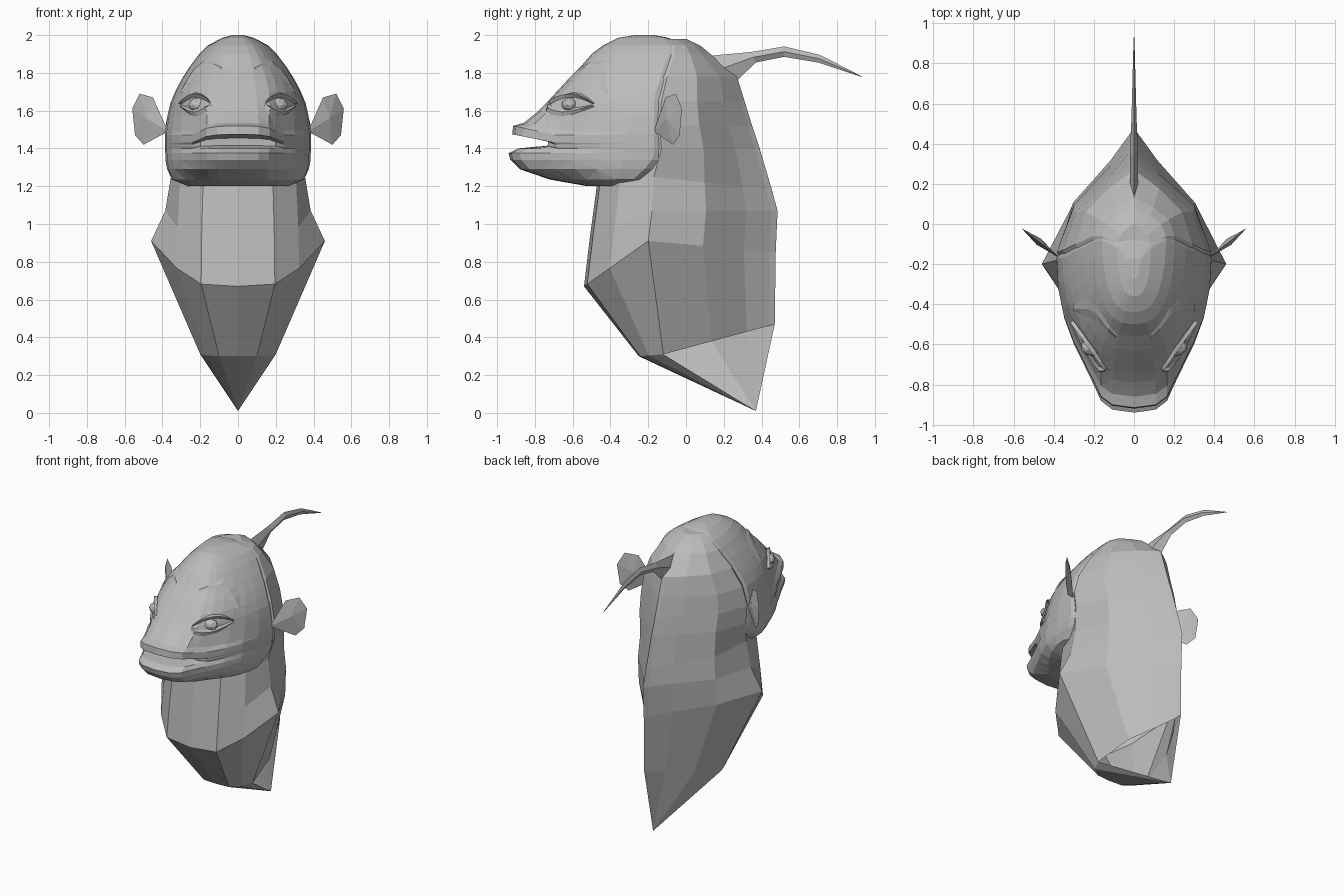
import bpy, bmesh, math
from mathutils import Vector
from mathutils.bvhtree import BVHTree

cube = bpy.data.objects.get("Cube")
if cube:
    bpy.data.objects.remove(cube, do_unlink=True)

GREY = (0.5, 0.5, 0.5, 1)
skin = bpy.data.materials.new("grey_skin")
skin.use_nodes = True
skin.diffuse_color = GREY
skin.node_tree.nodes["Principled BSDF"].inputs["Base Color"].default_value = GREY


def finish(bm, name):
    bmesh.ops.recalc_face_normals(bm, faces=bm.faces)
    mesh = bpy.data.meshes.new(name)
    bm.to_mesh(mesh)
    mesh.materials.append(skin)
    obj = bpy.data.objects.new(name, mesh)
    bpy.context.collection.objects.link(obj)
    return obj


def full_ring(half):
    """Mirror a half outline running from front centre to back centre."""
    return half + [(-x, y, z) for x, y, z in half[-2:0:-1]]


def loft(rings):
    bm = bmesh.new()
    rows = [[bm.verts.new(p) for p in ring] for ring in rings]
    n = len(rows[0])
    for low, high in zip(rows, rows[1:]):
        for i in range(n):
            j = (i + 1) % n
            bm.faces.new((low[i], low[j], high[j], high[i]))
    bm.faces.new(rows[-1])
    return bm, rows


# Neck and back: faceted rings with a pointed ridge behind
# columns: z front, z side, z back, y front, y side, y back, side width, girth
BODY = [
    (.30, .31, .47, -.25, -.12, .47, .20, .20),
    (.67, .91, .85, -.54, -.20, .475, .46, .39),
    (.92, 1.07, 1.07, -.51, -.18, .485, .385, .385),
    (1.22, 1.25, 1.18, -.47, -.17, .455, .355, .37),
    (1.4, 1.4, 1.4, -.35, -.13, .39, .38, .38),
    (1.52, 1.52, 1.52, -.3, -.14, .35, .385, .38),
    (1.65, 1.65, 1.65, -.3, -.13, .31, .354, .354),
    (1.78, 1.78, 1.78, -.3, -.1, .27, .29, .29),
    (1.9, 1.9, 1.9, -.3, -.06, .13, .205, .205),
    (1.945, 1.945, 1.945, -.28, -.06, .075, .16, .16),
    (1.98, 1.98, 1.98, -.25, -.1, 0, .08, .08),
]
FRONT = [(0, 1), (.5, .95), (.83, .6), (1, 0)]
# width share, depth share, extra fullness towards the crown
BACK = [(.79, .43, .1), (.3, .75, .35), (.05, .95, .1), (0, 1, 0)]


def body_ring(zf, zs, zb, yf, ys, yb, w, girth):
    crown = max(0, zs - 1.4)
    half = [((girth if t else w) * u, ys + (yf - ys) * t, zs + (zf - zs) * t)
            for u, t in FRONT]
    half += [(girth * (u + k * crown), ys + (yb - ys) * t, zs + (zb - zs) * t)
             for u, t, k in BACK]
    return full_ring(half)


bm, rows = loft([body_ring(*r) for r in BODY])
tip = bm.verts.new((0, .37, .01))
hem = rows[0]
open_side = range(len(FRONT) - 1, len(FRONT) + len(BACK) - 1)
for i, v in enumerate(hem):
    if i not in open_side:  # the left underside is open
        bm.faces.new((v, hem[(i + 1) % len(hem)], tip))
finish(bm, "neck_and_back")
bm.free()

# Head: elliptical rings; clipped rings form the open mouth
# columns: z, y front, y side, half width, sag towards mouth corner, clip y
HEAD = [
    (1.2, -.52, -.40, .26, 0, -1),
    (1.235, -.72, -.28, .35, 0, -1),
    (1.29, -.88, -.22, .375, 0, -1),
    (1.34, -.93, -.18, .385, 0, -1),
    (1.375, -.94, -.17, .385, 0, -1),
    (1.4, -.89, -.17, .387, 0, -1),
    (1.415, -.9, -.17, .387, .005, -.73),
    (1.455, -.9, -.17, .387, .035, -.73),
    (1.475, -.92, -.17, .387, .045, -1),
    (1.52, -.915, -.17, .387, .05, -1),
    (1.535, -.86, -.17, .385, .04, -1),
    (1.59, -.79, -.17, .373, .015, -1),
    (1.64, -.74, -.17, .358, 0, -1),
    (1.70, -.685, -.16, .333, 0, -1),
    (1.76, -.63, -.14, .302, 0, -1),
    (1.83, -.56, -.12, .258, 0, -1),
    (1.9, -.5, -.09, .205, 0, -1),
    (1.945, -.44, -.08, .16, 0, -1),
    (1.985, -.36, -.12, .085, 0, -1),
    (2.0, -.27, -.18, .03, 0, -1),
]


def head_ring(z, yf, ys, w, sag, clip, steps=8):
    """Pinched behind a blunt snout low down, squarer at the forehead."""
    pinch = max(-.25, min(.38, (1.65 - z) * 4))
    half = []
    for i in range(steps + 6):
        a = math.pi / 2 * (i / steps if i <= steps else 1 + (i - steps) / 5)
        c = math.cos(a)
        f = max(c, 0)
        y = ys + ((yf - ys) if c > 0 else -.36 * w) * c
        x = w * math.sin(a) * (1 - pinch * f ** 3 * (1 - f ** 6) + .6 * f ** 12)
        half.append((x, max(y, clip), z - sag * min(1, (1 - c) / .3)))
    return full_ring(half)


bm, rows = loft([head_ring(*r) for r in HEAD])
bm.faces.new(rows[0])
bmesh.ops.triangulate(bm, faces=[f for f in bm.faces if len(f.verts) == 4])
finish(bm, "head")
face_tree = BVHTree.FromBMesh(bm)
bm.free()


def on_face(x, z, out=0.0):
    point, normal, _, _ = face_tree.ray_cast(Vector((x, -2, z)), Vector((0, 1, 0)))
    if point is None:
        return Vector((x, -.2, z))
    if normal.y > 0:
        normal = -normal
    return point + normal * out


def fold(name, upper, lower, rise, sign):
    """A raised skin fold between two lines on the face."""
    bm = bmesh.new()
    columns = []
    for (xa, za), (xb, zb) in zip(upper, lower):
        mid = on_face(sign * (xa + xb) / 2, (za + zb) / 2, rise)
        spots = (on_face(sign * xa, za, .004), mid, on_face(sign * xb, zb, .004))
        columns.append([bm.verts.new(p) for p in spots])
    for a, b in zip(columns, columns[1:]):
        for k in range(2):
            bm.faces.new((a[k], b[k], b[k + 1], a[k + 1]))
    finish(bm, name)
    bm.free()


def arc(x0, x1, z, height, count=7):
    return [(x0 + (x1 - x0) * i / (count - 1),
             z + height * math.sin(math.pi * i / (count - 1))) for i in range(count)]


BROW_TOP = [(.08, 1.83), (.12, 1.855), (.18, 1.86), (.23, 1.82), (.27, 1.76), (.3, 1.7)]
BROW_LOW = [(.09, 1.81), (.13, 1.825), (.17, 1.825), (.215, 1.79), (.26, 1.74), (.295, 1.69)]
EAR = [(.37, 1.49), (.5, 1.42), (.545, 1.47), (.56, 1.61), (.52, 1.69), (.45, 1.67)]

for side, s in (("left", 1), ("right", -1)):
    # Eye with its lids and brow
    bm = bmesh.new()
    bmesh.ops.create_icosphere(bm, subdivisions=2, radius=1)
    centre = on_face(s * .22, 1.64, -.025)
    for v in bm.verts:
        v.co = centre + Vector((v.co.x * .065, v.co.y * .045, v.co.z * .04))
    finish(bm, side + "_eye")
    bm.free()
    fold(side + "_upper_lid", arc(.135, .3, 1.635, .06), arc(.145, .295, 1.635, .035), .022, s)
    fold(side + "_lower_lid", arc(.145, .295, 1.63, -.02), arc(.135, .3, 1.62, -.05), .015, s)
    fold(side + "_brow", BROW_TOP, BROW_LOW, .009, s)

    # Ear: thin lens-shaped leaf swept backwards
    bm = bmesh.new()
    rim = [bm.verts.new((s * x, -.17 + .78 * (x - .37), z)) for x, z in EAR]
    for push in (-.015, .015):
        hub = bm.verts.new((s * (.475 - push * .7), -.088 + push, 1.56))
        for i, v in enumerate(rim):
            bm.faces.new((v, rim[(i + 1) % len(rim)], hub))
    finish(bm, side + "_ear")
    bm.free()

# Crest: a tapering tail of diamond section on the crown
# columns: upper y, upper z, lower y, lower z, half width
CREST = [
    (.12, 1.89, .27, 1.76, .02),
    (.34, 1.91, .37, 1.855, .02),
    (.52, 1.94, .52, 1.885, .013),
    (.71, 1.895, .70, 1.855, .008),
    (.93, 1.782, .93, 1.778, .002),
]
bm, rows = loft([[(0, ya, za), (w, (ya + yb) / 2, (za + zb) / 2), (0, yb, zb),
                  (-w, (ya + yb) / 2, (za + zb) / 2)] for ya, za, yb, zb, w in CREST])
finish(bm, "crest")
bm.free()
